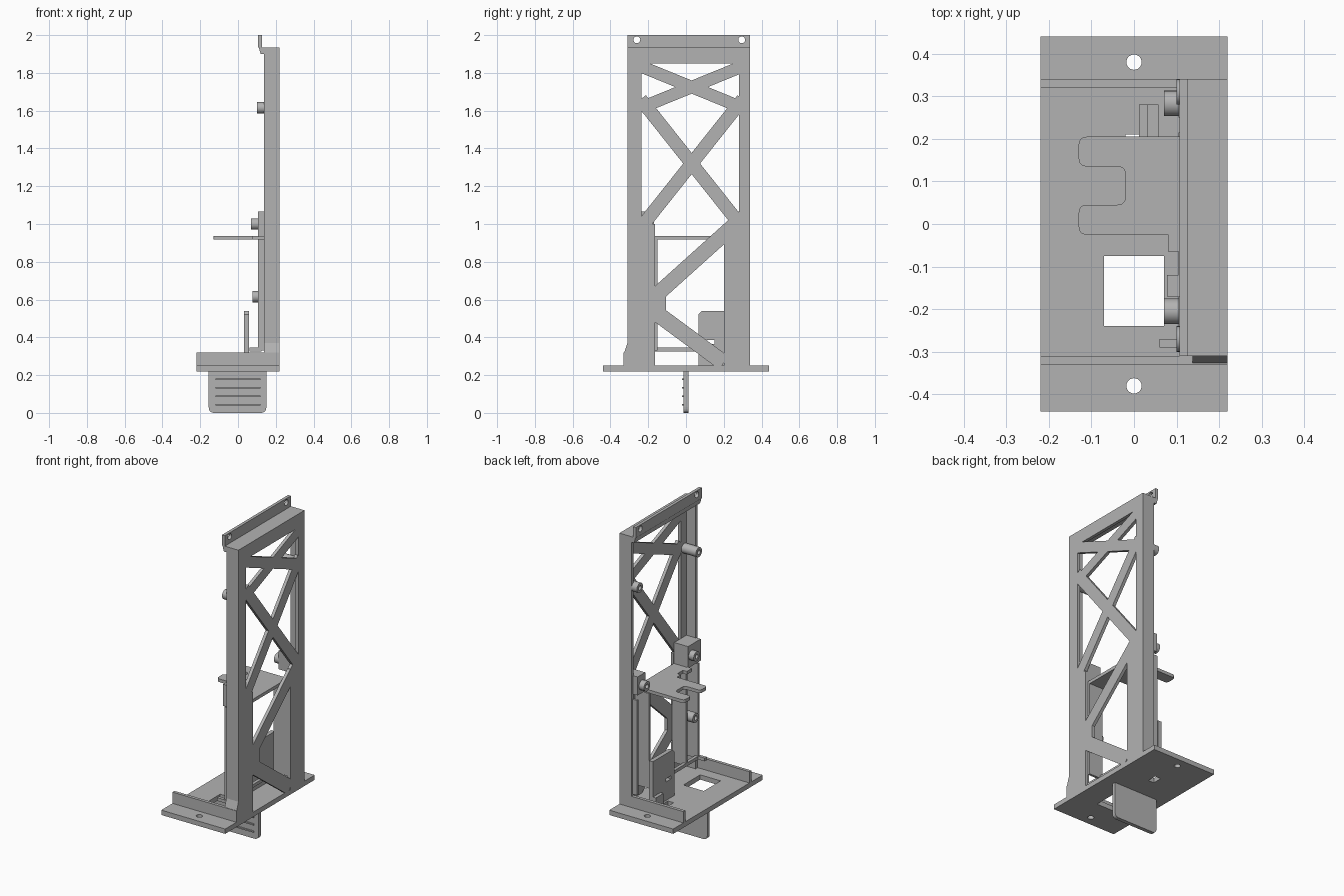
import bpy
import bmesh
from math import cos, sin, tau
from mathutils import Vector

cube = bpy.data.objects.get("Cube")
if cube:
    bpy.data.objects.remove(cube)

grey = bpy.data.materials.new("plain grey")
grey.use_nodes = True
grey.diffuse_color = (.45, .45, .45, 1)
shader = grey.node_tree.nodes["Principled BSDF"]
shader.inputs["Base Color"].default_value = grey.diffuse_color

# Each axis names the extrusion direction of an outline drawn in the other two
TURNS = {
    "x": lambda u, v, depth: (depth, u, v),
    "y": lambda u, v, depth: (v, depth, u),
    "z": lambda u, v, depth: (u, v, depth),
}


def rectangle(u_span, v_span):
    (left, right), (bottom, top) = u_span, v_span
    return [(left, bottom), (right, bottom), (right, top), (left, top)]


def circle(u, v, radius, sides=24):
    angles = [tau * step / sides for step in range(sides)]
    return [(u + radius * cos(angle), v + radius * sin(angle)) for angle in angles]


def rounded(outline, radius, steps=5):
    """Replace every corner of an outline with a short arc."""
    corners = [Vector(point) for point in outline]
    arcs = []
    for index, corner in enumerate(corners):
        before = corners[index - 1]
        after = corners[(index + 1) % len(corners)]
        start = corner + (before - corner).normalized() * radius
        end = corner + (after - corner).normalized() * radius
        for step in range(steps + 1):
            t = step / steps
            arcs.append(start.lerp(corner, t).lerp(corner.lerp(end, t), t))
    return arcs


def slab(name, axis, span, outline, holes=()):
    """Extrude a flat outline with holes along an axis."""
    low, high = span
    curve = bpy.data.curves.new(name, "CURVE")
    curve.dimensions = "2D"
    curve.fill_mode = "BOTH"
    curve.extrude = (high - low) / 2
    for loop in [outline, *holes]:
        spline = curve.splines.new("POLY")
        spline.points.add(len(loop) - 1)
        for point, (u, v) in zip(spline.points, loop):
            point.co = (u, v, 0, 1)
        spline.use_cyclic_u = True
    draft = bpy.data.objects.new(name, curve)
    bpy.context.collection.objects.link(draft)
    graph = bpy.context.evaluated_depsgraph_get()
    mesh = bpy.data.meshes.new_from_object(draft.evaluated_get(graph))
    bpy.data.objects.remove(draft)
    bpy.data.curves.remove(curve)

    shape = bmesh.new()
    shape.from_mesh(mesh)
    for vert in shape.verts:
        u, v, depth = vert.co
        vert.co = TURNS[axis](u, v, depth + (low + high) / 2)
    bmesh.ops.remove_doubles(shape, verts=shape.verts, dist=.0001)
    bmesh.ops.recalc_face_normals(shape, faces=shape.faces)
    for face in shape.faces:
        face.smooth = False
        face.material_index = 0
    shape.to_mesh(mesh)
    shape.free()
    mesh.materials.clear()
    mesh.materials.append(grey)
    part = bpy.data.objects.new(name, mesh)
    bpy.context.collection.objects.link(part)
    return part


def box(name, x_span, y_span, z_span):
    return slab(name, "z", z_span, rectangle(x_span, y_span))


def truss_bar(start, end, width):
    """Lay a flat diagonal bar in the side panel."""
    start, end = Vector(start), Vector(end)
    side = (end - start).orthogonal().normalized() * width / 2
    slab("truss_bar", "x", panel, [start + side, end + side, end - side, start - side])


# Shared limits of the frame
front, back = -.31, .34
inside, outside = .2, .22
wall_edge, rail_edge = .137, .105
floor, shoulder, roof, summit = .25, 1.9, 1.935, 2
thin = .02
base_x = (-outside, outside)
base_z = (outside, floor)
panel = (inside, outside)
wall = (wall_edge, outside)
rail = (rail_edge, inside)
depth = (front, back)

# Base plate with screw holes, window and slot
slab("base_plate", "z", base_z, rectangle(base_x, (-.44, .44)),
     [circle(0, .38, .018), circle(0, -.38, .018),
      rectangle((-.07, .07), (-.24, -.075)), rectangle((-thin, thin), (.15, .21))])
for name, edge in (("front_ridge", front), ("back_ridge", back)):
    box(name, base_x, (edge - thin, edge), (floor, .32))

# Gripping tab under the base
slab("lower_tab", "y", (-.012, .012), rounded(rectangle((0, floor), (-.155, .15)), .03))
for row in range(4):
    height = .04 + .045 * row
    box("grip_rib", (-.12, .12), (-thin, 0), (height, height + .008))

# End walls and the flared foot
box("front_wall", wall, (front, front + thin), (floor, roof))
box("back_wall", wall, (back - thin, back), (floor, roof))
slab("flared_foot", "x", wall,
     [(front, floor), (front - thin, floor), (front - thin, .31), (front, .37)])

# Side panel: posts, header and crossed bars
box("front_post", panel, (front, -.235), (floor, roof))
box("back_post", panel, (.28, back), (floor, roof))
box("lower_front_post", panel, (front, -.165), (floor, 1))
box("lower_back_post", panel, (inside, back), (floor, 1))
box("panel_header", panel, depth, (1.85, roof))
middle = .03
for height, rise, width in ((1.725, .11, .065), (1.32, .34, .07)):
    for way in (-rise, rise):
        truss_bar((middle - .27, height - way), (middle + .27, height + way), width)
truss_bar((-.2, .585), (.25, .99), .08)
truss_bar((-.2, .56), (.2, .265), .085)
box("truss_joint", panel, (-.17, -.105), (.54, .62))

# Top cap and screw flange
box("top_cap", (.13, outside), depth, (shoulder, roof))
slab("flange_foot", "y", depth,
     [(roof, .11), (shoulder, .12), (shoulder, wall_edge), (roof, wall_edge)])
slab("top_flange", "x", (.107, .126), rectangle(depth, (roof, summit)),
     [circle(side, 1.975, .018) for side in (-.26, .295)])

# Inner rails along the lower posts
for start in (-.285, -.165, inside, .315):
    box("upright_rail", rail, (start, start + .015), (.33, .92))
box("lower_rail", (rail_edge, .125), (-.29, .08), (.325, .345))
box("lower_clip", (.06, .11), (-.29, -.27), (.325, .345))

# Tray with a rounded notch, joined to the panel by a shelf
tray_z = (.917, .937)
half = [(.15, .115), (-.13, .115), (-.13, .045), (-thin, .045)]
notch = half + [(x, -y) for x, y in reversed(half)]
slab("notched_tray", "z", tray_z, rounded([(x, y + .09) for x, y in notch], thin))
box("tray_shelf", rail, (-.165, .205), tray_z)
box("tray_step", (.08, rail_edge), (-.065, 0), tray_z)

# Screw bosses
for name, side, height, reach in (
        ("upper_front_boss", -.27, 1.615, .1), ("upper_back_boss", .31, 1.615, .1),
        ("middle_front_boss", -.205, 1, .07), ("middle_back_boss", .283, 1, .07),
        ("lower_front_boss", -.205, .615, .077)):
    boss = slab(name, "x", (reach, inside), circle(side, height, .03),
                [circle(side, height, .014)])
    bpy.context.view_layer.objects.active = boss
    boss.select_set(True)
    bpy.ops.object.shade_smooth_by_angle()
    boss.select_set(False)

# Blocks that carry the middle bosses
box("front_boss_block", rail, (-.295, -.17), (.93, 1.065))
box("back_boss_block", rail, (.25, .325), (shoulder / 2, 1.065))
box("front_boss_clip", (.078, .11), (-.17, -.12), tray_z)

# Upright bracket with its foot
bracket = (.032, .058)
slab("upright_bracket", "x", bracket,
     [(.065, floor), (.065, .52), (.085, .54), (.28, .54), (.28, floor)],
     [rectangle((.1, .15), (.365, .385)), circle(.235, .31, .012)])
box("bracket_foot", (.012, .035), (.205, .28), (floor, .32))
